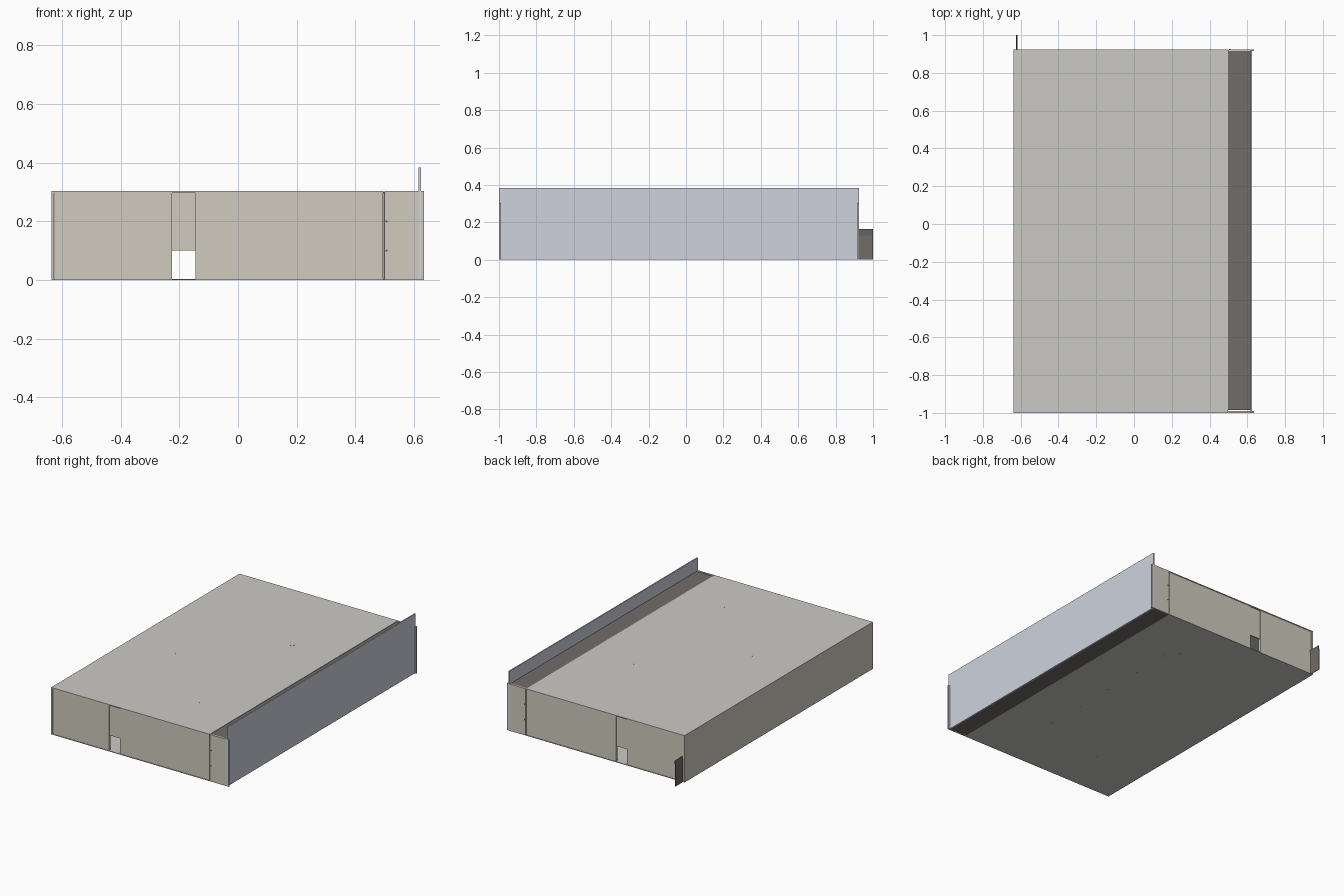
import bpy, bmesh
from mathutils import Vector

if "Cube" in bpy.data.objects:
    bpy.data.objects.remove(bpy.data.objects["Cube"])


def material(name, rgb):
    m = bpy.data.materials.new(name)
    m.diffuse_color = (*rgb, 1)
    m.use_nodes = True
    m.node_tree.nodes["Principled BSDF"].inputs["Base Color"].default_value = m.diffuse_color
    return m


BEIGE = material("beige_panel", (0.63, 0.60, 0.52))
GREY = material("light_grey", (0.60, 0.59, 0.56))
DARK = material("dark_brown", (0.16, 0.15, 0.14))
GLASS = material("blue_grey", (0.62, 0.65, 0.72))


def finish(name, bm, mat):
    bmesh.ops.recalc_face_normals(bm, faces=bm.faces)
    me = bpy.data.meshes.new(name)
    bm.to_mesh(me)
    bm.free()
    ob = bpy.data.objects.new(name, me)
    me.materials.append(mat)
    bpy.context.collection.objects.link(ob)
    return ob


def box(name, x, y, z, mat):
    bm = bmesh.new()
    bmesh.ops.create_cube(bm, size=1)
    for v in bm.verts:
        v.co = Vector([(a + b) / 2 + c * (b - a) for (a, b), c in zip((x, y, z), v.co)])
    return finish(name, bm, mat)


def disc(name, p, r, h, axis, mat):
    bm = bmesh.new()
    bmesh.ops.create_cone(bm, cap_ends=True, segments=12, radius1=r, radius2=r, depth=h)
    q = Vector((0, 0, 1)).rotation_difference(Vector(axis))
    for v in bm.verts:
        v.co = q @ v.co + Vector(p)
    return finish(name, bm, mat)


Y0, Y1, H = -1.0, 0.925, 0.303      # body ends and height
T = 0.01                            # end panel thickness
DOOR = (-0.225, -0.145)

# Hollow main body: roof, floor and outer walls
box("roof", (-0.637, 0.497), (Y0, Y1), (H - 0.006, H), GREY)
box("floor", (-0.637, 0.497), (Y0, Y1), (0, 0.004), GREY)
box("left_wall", (-0.637, -0.627), (Y0, Y1), (0.004, H - 0.006), BEIGE)
box("inner_wall", (0.485, 0.495), (Y0 + T, Y1 - T), (0.004, H - 0.006), BEIGE)

# Dark side channel and tall outer panel
box("side_channel", (0.497, 0.616), (Y0 + 0.014, Y1 - 0.007), (0, H - 0.003), DARK)
box("tall_side_panel", (0.616, 0.624), (Y0, Y1), (0, 0.383), GLASS)

# Both ends, each with an open slot below a recessed panel
for end, y, s in (("front", Y0, 1), ("back", Y1, -1)):
    def span(a, b):
        return tuple(sorted((y + s * a, y + s * b)))
    zz = (0.004, H - 0.006)
    box(end + "_panel_left", (-0.626, DOOR[0]), span(0.003, T), zz, BEIGE)
    box(end + "_panel_right", (DOOR[1], 0.494), span(0.003, T), zz, BEIGE)
    box(end + "_slot_cover", DOOR, span(0.009, 0.016), (0.10, H - 0.006), BEIGE)
    for i, x in enumerate(DOOR):
        a = (x - 0.004, x) if i == 0 else (x, x + 0.004)
        box(f"{end}_slot_jamb_{i}", a, span(0.003, 0.02), zz, BEIGE)
    box(end + "_channel_cap", (0.499, 0.616), span(0, T), (0, H), BEIGE)
    box(end + "_cap_lip", (0.624, 0.634), span(0, T), (0, H), BEIGE)
    for i, z in enumerate((0.1, 0.2)):
        disc(f"{end}_cap_screw_{i}", (0.507, y, z), 0.004, 0.002, (0, 1, 0), DARK)

# Bracket behind the back left corner, upper edge bent slightly
bm = bmesh.new()
profile = [(-0.626, 0), (-0.622, 0), (-0.622, 0.13), (-0.616, 0.163),
           (-0.620, 0.165), (-0.626, 0.131)]
f = bm.faces.new([bm.verts.new((x, Y1 - 0.006, z)) for x, z in profile])
ext = bmesh.ops.extrude_face_region(bm, geom=[f])
bmesh.ops.translate(bm, vec=(0, 1.0 - Y1 + 0.006, 0),
                    verts=[v for v in ext["geom"] if isinstance(v, bmesh.types.BMVert)])
finish("corner_bracket", bm, DARK)

# Small fasteners under the floor and on the roof
for i in range(6):
    disc(f"floor_screw_{i}", (0.195, -0.80 + i * 0.264, 0.001), 0.005, 0.002, (0, 0, 1), DARK)
for i, (x, y) in enumerate([(0.144, 0.604), (-0.27, -0.685)]):
    disc(f"floor_plug_{i}", (x, y, 0.001), 0.014, 0.002, (0, 0, 1), DARK)
for i, (x, y) in enumerate([(0.185, -0.675), (-0.32, -0.2), (0.185, 0.29), (-0.32, 0.30)]):
    disc(f"roof_plug_{i}", (x, y, H), 0.012, 0.001, (0, 0, 1), GREY)
